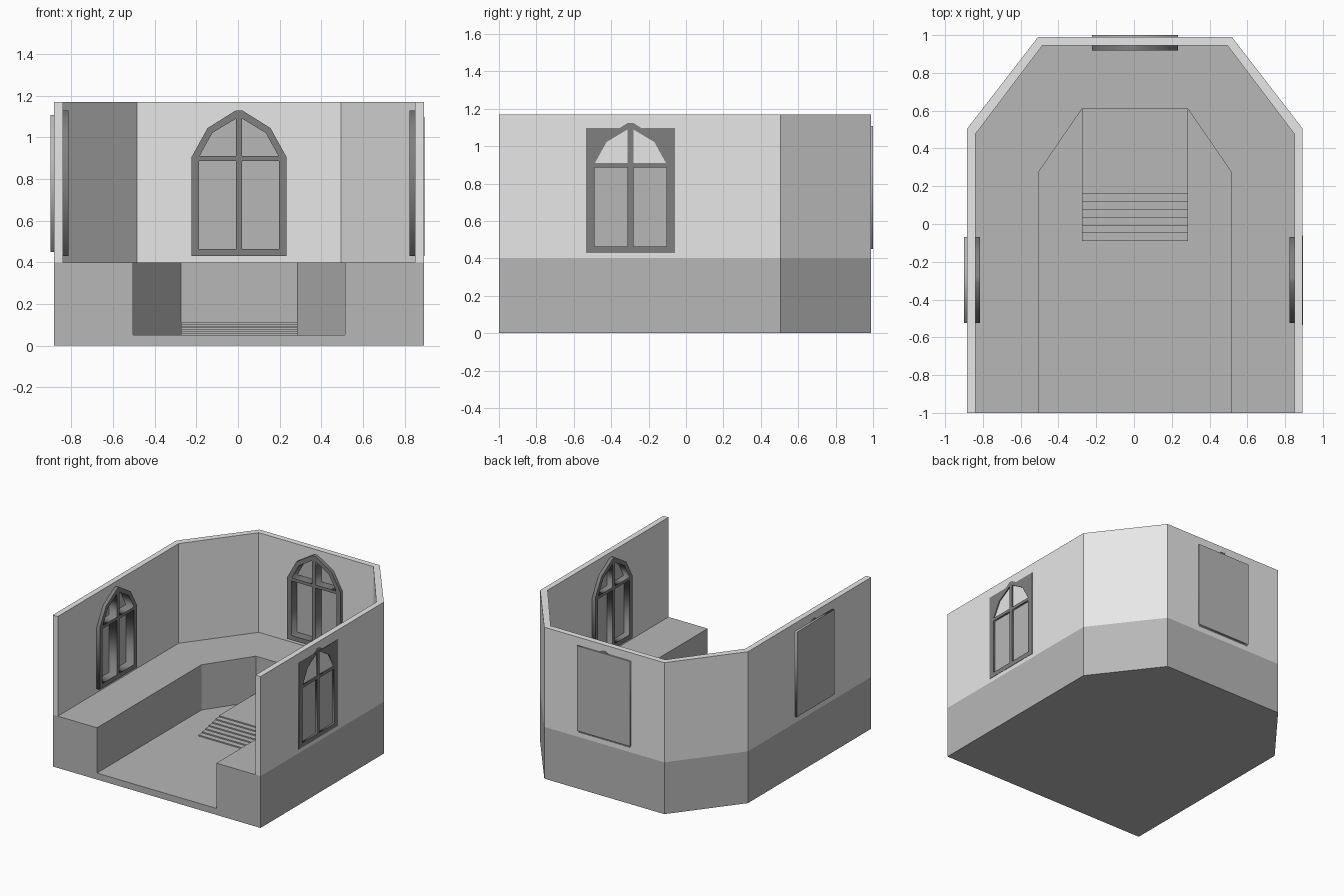
import bpy, bmesh
from mathutils import Matrix, Vector

cube = bpy.data.objects.get("Cube")
if cube:
    bpy.data.objects.remove(cube, do_unlink=True)

CX = 0.005  # symmetry line of the room


def material(name, value):
    m = bpy.data.materials.new(name)
    m.use_nodes = True
    colour = (value, value, value, 1)
    m.diffuse_color = colour
    m.node_tree.nodes["Principled BSDF"].inputs["Base Color"].default_value = colour
    return m


WALL = material("light grey wall", 0.8)
STONE = material("mid grey base", 0.475)
FRAME = material("dark grey frame", 0.215)


def add(name, mesh, mat):
    ob = bpy.data.objects.new(name, mesh)
    bpy.context.collection.objects.link(ob)
    mesh.materials.clear()
    mesh.materials.append(mat)
    return ob


def prism(name, pts, shift, mat):
    """Extrude a planar outline of 3D points along a vector."""
    bm = bmesh.new()
    face = bm.faces.new([bm.verts.new(p) for p in pts])
    ext = bmesh.ops.extrude_face_region(bm, geom=[face])["geom"]
    bmesh.ops.translate(bm, vec=shift, verts=[v for v in ext if isinstance(v, bmesh.types.BMVert)])
    bmesh.ops.recalc_face_normals(bm, faces=bm.faces)
    mesh = bpy.data.meshes.new(name)
    bm.to_mesh(mesh)
    bm.free()
    return add(name, mesh, mat)


def evaluated_mesh(ob):
    dg = bpy.context.evaluated_depsgraph_get()
    return bpy.data.meshes.new_from_object(ob.evaluated_get(dg))


def plate(name, outlines, w0, w1, matrix, mat):
    """Filled outline with holes, from depth w0 to w1 through a wall."""
    cu = bpy.data.curves.new(name, "CURVE")
    cu.dimensions, cu.fill_mode = "2D", "BOTH"
    cu.extrude = (w1 - w0) / 2
    for pts in outlines:
        sp = cu.splines.new("POLY")
        sp.points.add(len(pts) - 1)
        for p, (u, v) in zip(sp.points, pts):
            p.co = (u, v, 0, 1)
        sp.use_cyclic_u = True
    tmp = bpy.data.objects.new("temp", cu)
    bpy.context.collection.objects.link(tmp)
    mesh = evaluated_mesh(tmp)
    bpy.data.objects.remove(tmp, do_unlink=True)
    mesh.transform(matrix @ Matrix.Translation((0, 0, (w0 + w1) / 2)))
    bm = bmesh.new()
    bm.from_mesh(mesh)
    bmesh.ops.remove_doubles(bm, verts=bm.verts, dist=1e-5)
    bmesh.ops.recalc_face_normals(bm, faces=bm.faces)
    bm.to_mesh(mesh)
    bm.free()
    return add(name, mesh, mat)


def flip(pts):
    return [(-u, v) for u, v in pts]


def mirrored(half):
    return half + flip(half)[::-1]


def footprint(half, z):
    return [(CX + x, y, z) for x, y in mirrored(half)]


# Half outlines of the room plan, from the open front to the back
outer = [(0.888, -1), (0.888, 0.505), (0.513, 0.99)]
inner = [(0.845, -1), (0.845, 0.475), (0.49, 0.945)]
recess = [(0.51, -1), (0.51, 0.275), (0.28, 0.61)]


def u_shape(name, inside, z0, z1, mat):
    pts = footprint(outer, z0) + footprint(inside, z0)[::-1]
    return prism(name, pts, (0, 0, z1 - z0), mat)


# Floor, raised ledge and walls
prism("floor", footprint(outer, 0), (0, 0, 0.05), STONE)
u_shape("ledge", recess, 0.05, 0.4, STONE)
walls = u_shape("walls", inner, 0.4, 1.17, WALL)

# Shallow steps leading to a platform
STEPS, rise, tread = 7, 0.009, 0.0415
profile = [(-0.09, 0.05)]
for i in range(STEPS):
    y, z = -0.09 + i * tread, 0.05 + (i + 1) * rise
    profile += [(y, z), (y + tread, z)]
profile[-1] = (0.61, 0.05 + STEPS * rise)
profile.append((0.61, 0.05))
prism("steps", [(CX - 0.28, y, z) for y, z in profile], (0.56, 0, 0), STONE)

# Window outlines
arch = mirrored([(0.228, 0.43), (0.228, 0.906), (0.151, 1.045), (0.015, 1.13)])
hole = mirrored([(0.222, 0.436), (0.222, 0.904), (0.148, 1.04), (0.014, 1.125)])
pane = [(0.015, 0.465), (0.193, 0.465), (0.193, 0.887), (0.015, 0.887)]
fan = [(0.015, 0.91), (0.19, 0.91), (0.128, 1.022), (0.015, 1.09)]
lights = [pane, flip(pane), fan, flip(fan)]
back_rect = mirrored([(0.228, 0.45), (0.228, 1.107)])
surround = mirrored([(0.237, 0.43), (0.237, 1.097)])


def wall_matrix(origin, outward):
    w, v = Vector(outward), Vector((0, 0, 1))
    m = Matrix((v.cross(w), v, w)).transposed().to_4x4()
    m.translation = origin
    return m


windows = {
    "back": (wall_matrix((CX, 0.945, 0), (0, 1, 0)), 0.055),
    "right": (wall_matrix((CX - 0.845, -0.297, 0), (-1, 0, 0)), 0.06),
    "left": (wall_matrix((CX + 0.845, -0.297, 0), (1, 0, 0)), None),
}

for side, (m, back) in windows.items():
    # Opening through the wall
    cutter = plate("cutter", [hole], -0.1, 0.1, m, WALL)
    cutter.hide_render = True
    mod = walls.modifiers.new("opening", "BOOLEAN")
    mod.operation, mod.solver, mod.object = "DIFFERENCE", "EXACT", cutter
    cut = evaluated_mesh(walls)
    walls.modifiers.clear()
    walls.data = cut
    bpy.data.objects.remove(cutter, do_unlink=True)

    plate(side + "_window_frame", [arch] + lights, -0.026, 0.043, m, FRAME)
    if back:
        # Rectangular panel covering the outside
        plate(side + "_window_panel", [back_rect], 0.0432, back, m, STONE)
    else:
        # Panes set in the frame, with a square surround outside
        plate(side + "_window_pane", [hole], 0.024, 0.032, m, STONE)
        plate(side + "_window_surround", [surround] + lights, 0.0405, 0.0455, m, FRAME)
        for n, f in enumerate((fan, flip(fan))):
            plate(f"{side}_window_fan_{n + 1}", [f], 0.033, 0.038, m, WALL)
